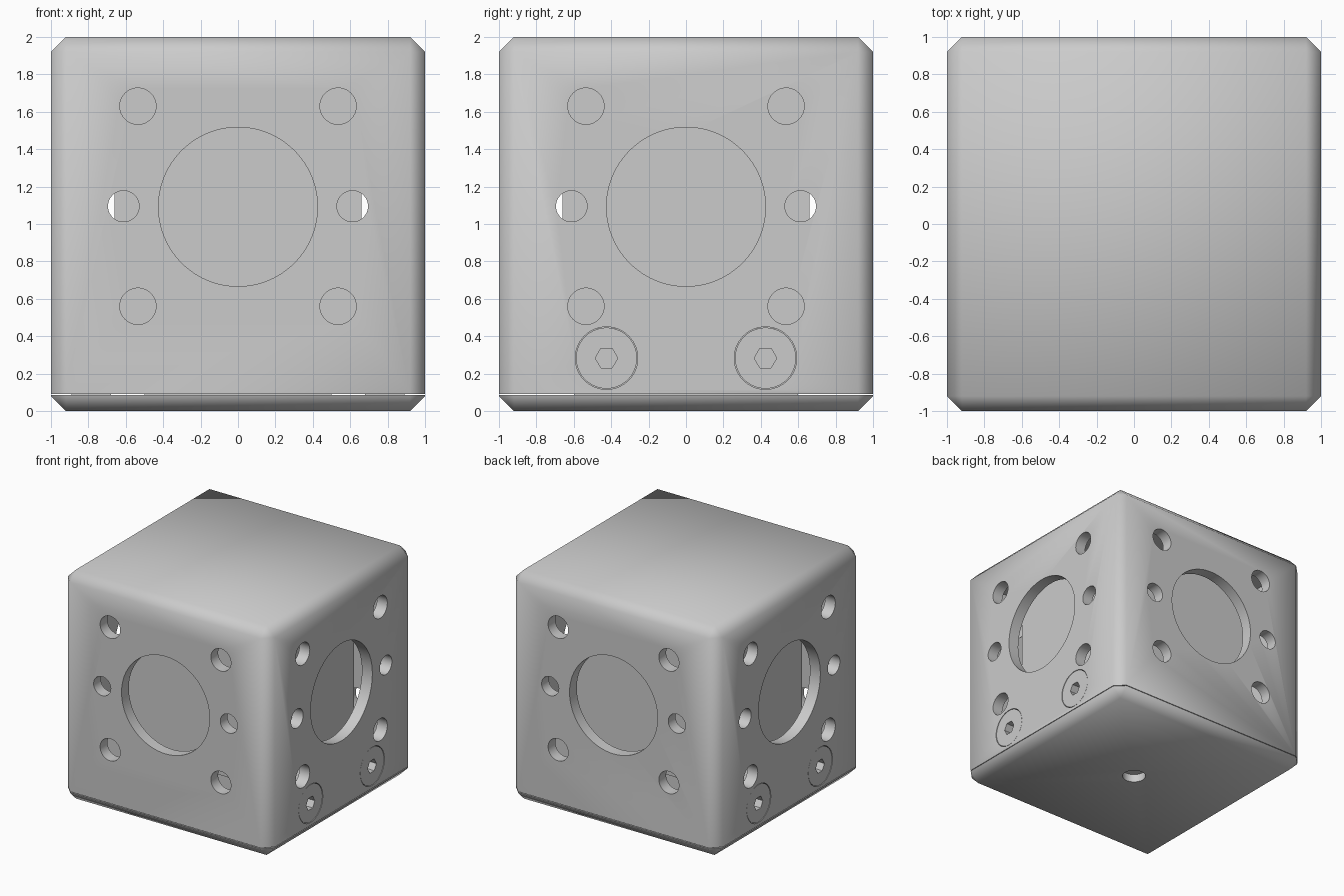
import bpy, bmesh, math
from mathutils import Matrix, Vector

if "Cube" in bpy.data.objects:
    bpy.data.objects.remove(bpy.data.objects["Cube"])

CHAMFER, SEAM, WALL = 0.08, 0.088, 0.1


def finish(bm, name):
    bmesh.ops.recalc_face_normals(bm, faces=bm.faces)
    me = bpy.data.meshes.new(name)
    bm.to_mesh(me)
    bm.free()
    ob = bpy.data.objects.new(name, me)
    bpy.context.collection.objects.link(ob)
    return ob


def add_box(bm, lo, hi):
    lo, hi = Vector(lo), Vector(hi)
    m = Matrix.Translation((lo + hi) / 2) @ Matrix.Diagonal((*(hi - lo), 1))
    return bmesh.ops.create_cube(bm, size=1, matrix=m)


def add_cyl(bm, r, depth, matrix, n=64):
    bmesh.ops.create_cone(bm, cap_ends=True, segments=n, radius1=r, radius2=r,
                          depth=depth, matrix=matrix)


def side(k, across, z, out):
    # placement on wall k (0 = right side, counter-clockwise), axis pointing outwards
    return (Matrix.Rotation(k * math.pi / 2, 4, 'Z') @ Matrix.Translation((out, across, z))
            @ Matrix.Rotation(math.pi / 2, 4, 'Y'))


def activate(ob):
    bpy.ops.object.select_all(action='DESELECT')
    ob.select_set(True)
    bpy.context.view_layer.objects.active = ob


def cut(ob, cutter):
    mod = ob.modifiers.new("cut", 'BOOLEAN')
    mod.operation, mod.solver, mod.object = 'DIFFERENCE', 'EXACT', cutter
    activate(ob)
    bpy.ops.object.modifier_apply(modifier=mod.name)
    bpy.data.objects.remove(cutter, do_unlink=True)


def smooth(ob, deg):
    activate(ob)
    bpy.ops.object.shade_smooth_by_angle(angle=math.radians(deg))


def chamfered_cube(z, keep_above):
    # chamfered cube, sliced at the lid seam and capped
    bm = bmesh.new()
    add_box(bm, (-1, -1, 0), (1, 1, 2))
    bmesh.ops.bevel(bm, geom=bm.edges[:], offset=CHAMFER, segments=1,
                    affect='EDGES', profile=0.5)
    res = bmesh.ops.bisect_plane(bm, geom=bm.verts[:] + bm.edges[:] + bm.faces[:],
                                 plane_co=(0, 0, z), plane_no=(0, 0, 1),
                                 clear_inner=keep_above, clear_outer=not keep_above)
    edges = [e for e in res['geom_cut'] if isinstance(e, bmesh.types.BMEdge)]
    bmesh.ops.contextual_create(bm, geom=edges)
    return bm


# Outer housing, hollow and open at the bottom
shell = finish(chamfered_cube(SEAM + 0.003, True), "housing_shell")
bm = bmesh.new()
c = 1 - WALL
add_box(bm, (-c, -c, -0.2), (c, c, 2 - WALL))
cut(shell, finish(bm, "cavity_cutter"))

# Holes in all four walls, screw seats in the two side walls
bm = bmesh.new()
for k in range(4):
    add_cyl(bm, 0.425, 0.3, side(k, 0, 1.092, 0.97), 96)
    for s in (-1, 1):
        add_cyl(bm, 0.083, 0.3, side(k, s * 0.612, 1.095, 0.97))
        for z in (0.56, 1.63):
            add_cyl(bm, 0.097, 0.3, side(k, s * 0.535, z, 0.97))
        if k % 2 == 0:
            add_cyl(bm, 0.167, 0.3, side(k, s * 0.425, 0.283, 0.97))
cut(shell, finish(bm, "hole_cutter"))
smooth(shell, 60)

# Bottom lid with a central mounting hole
lid = finish(chamfered_cube(SEAM - 0.003, False), "bottom_lid")
bm = bmesh.new()
add_cyl(bm, 0.095, 0.14, Matrix.Translation((0, 0, 0)))
cut(lid, finish(bm, "mount_cutter"))
smooth(lid, 60)

# Upright lid tabs that take the screws
for k, name in ((0, "lid_tab_right"), (2, "lid_tab_left")):
    bm = bmesh.new()
    s = 1 - k
    xs = sorted((s * 0.68, s * 0.89))
    add_box(bm, (xs[0], -0.6, 0.08), (xs[1], 0.6, 0.44))
    finish(bm, name)

# Flush socket-head screws
for k in (0, 2):
    for s in (-1, 1):
        bm = bmesh.new()
        add_cyl(bm, 0.163, 0.14, side(k, s * 0.425, 0.283, 0.928))
        screw = finish(bm, "screw")
        bm = bmesh.new()
        add_cyl(bm, 0.06, 0.2, side(k, s * 0.425, 0.283, 1.0), 6)
        cut(screw, finish(bm, "socket_cutter"))
        smooth(screw, 30)

# Inner block seen through the openings, on a pedestal
bm = bmesh.new()
add_box(bm, (-0.66, -0.66, 0.43), (0.66, 0.66, 1.75))
finish(bm, "inner_block")
bm = bmesh.new()
add_box(bm, (-0.5, -0.5, 0.08), (0.5, 0.5, 0.43))
finish(bm, "inner_pedestal")
